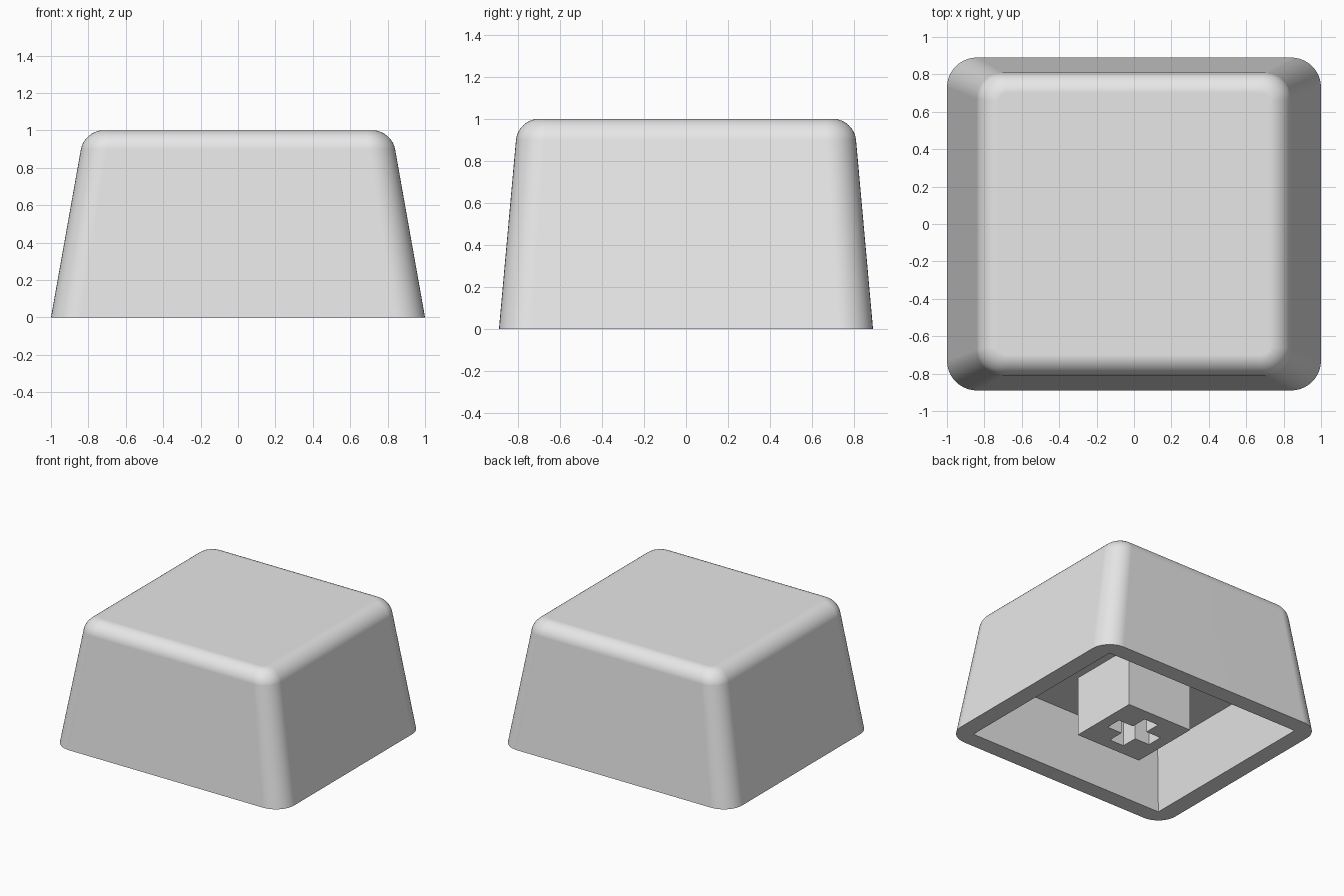
import bpy, bmesh, math

cube = bpy.data.objects.get("Cube")
if cube:
    bpy.data.objects.remove(cube, do_unlink=True)

grey = bpy.data.materials.new("light_grey_plastic")
grey.use_nodes = True
colour = (0.8, 0.8, 0.8, 1)
grey.diffuse_color = colour
grey.node_tree.nodes["Principled BSDF"].inputs["Base Color"].default_value = colour

HEIGHT = 1.0
BASE_X, BASE_Y = 1.0, 0.89      # half sizes at the bottom
TAPER_X, TAPER_Y = 0.178, 0.09  # inward lean over the full height
CORNER, EDGE = 0.16, 0.1        # upright corner and top edge radii
CEILING = 0.47


def outline(hx, hy, r, steps=10):
    """Rounded rectangle, counter-clockwise."""
    pts = []
    for k, (sx, sy) in enumerate([(1, 1), (-1, 1), (-1, -1), (1, -1)]):
        for i in range(steps + 1 if r else 1):
            a = math.pi / 2 * (k + i / steps)
            pts.append((sx * (hx - r) + r * math.cos(a) * bool(r),
                        sy * (hy - r) + r * math.sin(a) * bool(r)))
    return pts


def loft(name, rings):
    """Closed solid through a stack of (outline, z) rings."""
    bm = bmesh.new()
    loops = [[bm.verts.new((x, y, z)) for x, y in pts] for pts, z in rings]
    for low, high in zip(loops, loops[1:]):
        for i in range(len(low)):
            j = (i + 1) % len(low)
            bm.faces.new((low[i], low[j], high[j], high[i]))
    bm.faces.new(loops[0][::-1])
    bm.faces.new(loops[-1])
    mesh = bpy.data.meshes.new(name)
    bm.to_mesh(mesh)
    bm.free()
    mesh.materials.append(grey)
    obj = bpy.data.objects.new(name, mesh)
    bpy.context.collection.objects.link(obj)
    return obj


def activate(obj):
    bpy.ops.object.select_all(action='DESELECT')
    obj.select_set(True)
    bpy.context.view_layer.objects.active = obj


def carve(obj, cutter):
    """Subtract a cutter, then discard it."""
    mod = obj.modifiers.new("carve", 'BOOLEAN')
    mod.operation, mod.solver, mod.object = 'DIFFERENCE', 'EXACT', cutter
    activate(obj)
    bpy.ops.object.modifier_apply(modifier=mod.name)
    bpy.data.objects.remove(cutter, do_unlink=True)


# Outer shell: leaning walls, then a quarter round into the flat top
rings = [(outline(BASE_X, BASE_Y, CORNER), 0)]
steps = 8
for i in range(steps + 1):
    a = math.pi / 2 * i / steps
    z = HEIGHT - EDGE + EDGE * math.sin(a)
    inset = EDGE * (1 - math.cos(a))
    lean = HEIGHT - EDGE * (1 - math.sin(a))
    rings.append((outline(BASE_X - TAPER_X * lean - inset,
                          BASE_Y - TAPER_Y * lean - inset,
                          CORNER - 0.02 - inset), z))
shell = loft("cap_shell", rings)

# Hollow underside with sharp corners
carve(shell, loft("cavity_cutter", [
    (outline(0.87, 0.765, 0), -0.05),
    (outline(0.80, 0.69, 0), CEILING)]))

# Square mounting post with a cross-shaped socket
post = loft("mounting_post", [
    (outline(0.285, 0.285, 0), 0),
    (outline(0.285, 0.285, 0), CEILING + 0.02)])
for hx, hy in [(0.193, 0.063), (0.063, 0.193)]:
    carve(post, loft("socket_cutter", [
        (outline(hx, hy, 0), -0.05), (outline(hx, hy, 0), 0.4)]))

activate(shell)
bpy.ops.object.shade_smooth_by_angle(angle=math.radians(30))
weighted = shell.modifiers.new("even_shading", 'WEIGHTED_NORMAL')
weighted.keep_sharp = True
